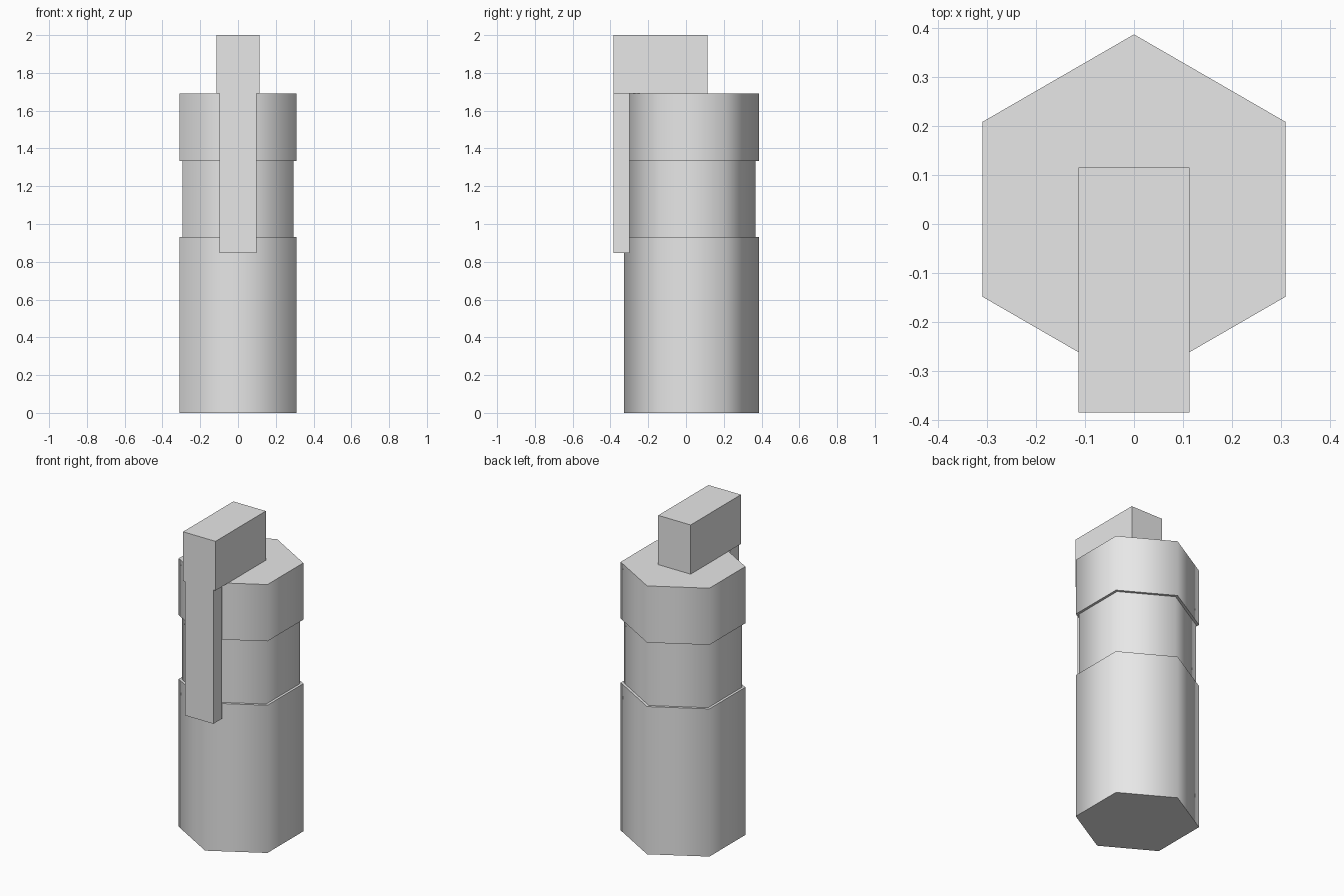
import bpy
import math

if "Cube" in bpy.data.objects:
    bpy.data.objects.remove(bpy.data.objects["Cube"], do_unlink=True)

grey = bpy.data.materials.new("light_grey")
grey.use_nodes = True
grey.diffuse_color = (0.8, 0.8, 0.8, 1)
grey.node_tree.nodes["Principled BSDF"].inputs["Base Color"].default_value = (0.8, 0.8, 0.8, 1)

AXIS_Y = 0.03  # centre line of the hexagonal body


def finish(name):
    ob = bpy.context.object
    ob.name = name
    ob.data.materials.append(grey)
    bpy.ops.object.transform_apply(location=False, rotation=True, scale=True)
    return ob


def hex_section(name, radius, z0, z1):
    """Six-sided section with a corner on the y axis, smooth sides and sharp caps."""
    bpy.ops.mesh.primitive_cylinder_add(vertices=6, radius=radius, depth=z1 - z0,
                                        location=(0, AXIS_Y, (z0 + z1) / 2))
    finish(name)
    bpy.ops.object.shade_smooth_by_angle(angle=math.radians(75))


def block(name, half_width, y0, y1, z0, z1):
    bpy.ops.mesh.primitive_cube_add(size=1, location=(0, (y0 + y1) / 2, (z0 + z1) / 2))
    bpy.context.object.scale = (2 * half_width, y1 - y0, z1 - z0)
    finish(name)


# Stacked body sections
hex_section("lower_body", 0.357, 0, 0.93)
hex_section("recessed_band", 0.339, 0.93, 1.333)
hex_section("upper_body", 0.357, 1.333, 1.69)

# Top block and the lever hanging down the front
block("top_block", 0.113, -0.385, 0.115, 1.69, 2.0)
block("front_lever", 0.098, -0.385, -0.30, 0.847, 1.69)
